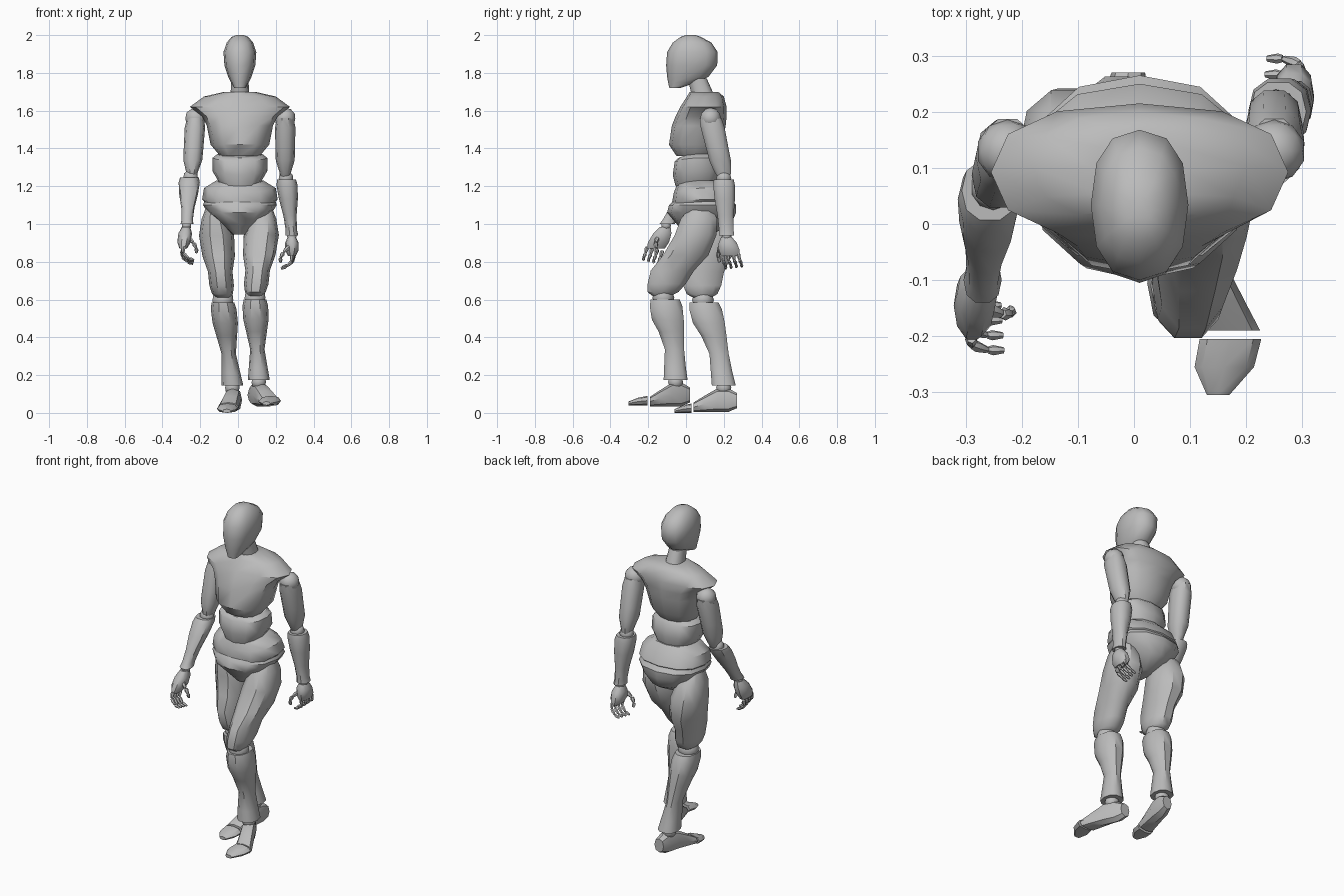
import bpy, bmesh
from math import cos, sin, tau, radians, copysign
from mathutils import Vector

start_cube = bpy.data.objects.get("Cube")
if start_cube:
    bpy.data.objects.remove(start_cube, do_unlink=True)

grey = bpy.data.materials.new("plain grey")
grey.use_nodes = True
grey.diffuse_color = (.5, .5, .5, 1)
grey.node_tree.nodes["Principled BSDF"].inputs["Base Color"].default_value = grey.diffuse_color
parts = []


def finish(name, bm):
    """Turn a bmesh into a named, coloured object."""
    bmesh.ops.recalc_face_normals(bm, faces=bm.faces[:])
    mesh = bpy.data.meshes.new(name)
    bm.to_mesh(mesh)
    bm.free()
    mesh.materials.append(grey)
    part = bpy.data.objects.new(name, mesh)
    bpy.context.collection.objects.link(part)
    parts.append(part)


def squared(value, power=.85):
    return copysign(abs(value) ** power, value)


def skin(bm, rings, sides, dip=0):
    """Skin rounded rings, each given as centre, half width and half depth vectors."""
    loops = []
    for centre, wide, deep in rings:
        loop = []
        for i in range(sides):
            across, along = squared(cos(tau * i / sides)), squared(sin(tau * i / sides))
            point = centre + wide * across + deep * along
            point.z -= dip * max(0, -along) ** 2
            loop.append(bm.verts.new(point))
        loops.append(loop)
    for low, high in zip(loops, loops[1:]):
        for i in range(sides):
            j = (i + 1) % sides
            bm.faces.new((low[i], low[j], high[j], high[i]))
    bm.faces.new(loops[0])
    bm.faces.new(loops[-1])


def trunk(name, levels, dip=0):
    """Body block from levels of height, half width, front and back."""
    rings = [(Vector((.01, (front + back) / 2, z)), Vector((half, 0, 0)),
              Vector((0, (back - front) / 2, 0))) for z, half, front, back in levels]
    bm = bmesh.new()
    skin(bm, rings, 12, dip)
    finish(name, bm)


def limb(name, top, bottom, profile):
    """Limb block from a profile of position, half width, half depth and bow."""
    top, bottom = Vector(top), Vector(bottom)
    rings = []
    for t, wide, deep, *bow in profile:
        centre = top.lerp(bottom, t) + Vector((0, sum(bow), 0))
        rings.append((centre, Vector((wide, 0, 0)), Vector((0, deep, 0))))
    bm = bmesh.new()
    skin(bm, rings, 10)
    finish(name, bm)


def foot_block(name, back, front, profile):
    """Foot block from a profile of position, half width, sole and top heights."""
    back, front = Vector(back), Vector(front)
    rings = [(back.lerp(front, t) + Vector((0, 0, (sole + top) / 2)), Vector((wide, 0, 0)),
              Vector((0, 0, (top - sole) / 2))) for t, wide, sole, top in profile]
    bm = bmesh.new()
    skin(bm, rings, 8)
    finish(name, bm)


def ball(name, centre, radius):
    bm = bmesh.new()
    bmesh.ops.create_icosphere(bm, subdivisions=2, radius=radius)
    bmesh.ops.translate(bm, verts=bm.verts[:], vec=Vector(centre))
    finish(name, bm)


def digit(name, start, steps, radius):
    """Jointed finger made of separate tapered segments."""
    bm = bmesh.new()
    point = Vector(start)
    for step in map(Vector, steps):
        wide = step.orthogonal().normalized()
        deep = step.cross(wide).normalized()
        skin(bm, [(point + step * t, wide * radius * r, deep * radius * r)
                  for t, r in ((0, .7), (.3, 1), (.92, .6))], 6)
        point += step
        radius *= .9
    finish(name, bm)


def fingers(side, inward, first, last, thumb, lean):
    first, last = Vector(first), Vector(last)
    for i, label in enumerate(("index", "middle", "ring", "little")):
        digit(f"{side}_{label}_finger", first.lerp(last, i / 3),
              ((0, lean, -.035), (inward * .03, lean, -.027), (inward * .03, 0, -.01)), .011)
    digit(f"{side}_thumb", thumb,
          ((inward * .03, -.01, -.03), (inward * .015, 0, -.03), (0, .01, -.025)), .013)


# Head and neck
trunk("head", ((1.72, .03, -.088, -.03), (1.75, .047, -.095, .06), (1.78, .062, -.1, .12),
               (1.84, .082, -.105, .165), (1.91, .087, -.1, .168), (1.96, .07, -.07, .135),
               (1.99, .045, -.03, .08), (2, .02, 0, .05)))
trunk("neck", ((1.63, .06, .04, .17), (1.68, .05, .03, .15), (1.77, .045, .01, .11)))

# Torso blocks
trunk("chest", ((1.36, .105, -.05, .15), (1.42, .155, -.09, .19), (1.52, .175, -.075, .21),
                (1.57, .2, -.055, .215), (1.62, .265, -.03, .215), (1.675, .19, .005, .2),
                (1.7, .08, .02, .17)))
trunk("belly", ((1.37, .12, -.04, .15), (1.35, .145, -.06, .17), (1.28, .145, -.07, .185),
                (1.22, .11, -.055, .17)), .02)
trunk("waist", ((1.23, .125, -.05, .18), (1.19, .19, -.065, .22), (1.13, .2, -.075, .25),
                (1.11, .18, -.07, .23)), .025)
trunk("pelvis", ((1.13, .185, -.06, .24), (1.1, .195, -.09, .265), (1.06, .17, -.1, .265),
                 (1, .1, -.05, .24), (.945, .04, 0, .14)))

# Shared limb profiles
THIGH = ((0, .035, .05), (.15, .07, .1, .02), (.33, .093, .115, .04), (.55, .086, .125, .035),
         (.72, .065, .12), (.87, .065, .105), (.96, .055, .085), (1, .04, .05))
SHIN = ((0, .06, .08), (.08, .068, .09), (.25, .067, .088), (.4, .055, .07, .01),
        (.62, .038, .053, .015), (.85, .05, .06, .005), (1, .058, .066))
UPPER_ARM = ((0, .045, .06), (.16, .054, .066), (.5, .052, .062), (.72, .05, .06),
             (.93, .03, .045), (1, .028, .035))
FOREARM = ((0, .05, .055), (.1, .056, .06), (.35, .05, .056), (.65, .035, .045),
           (.9, .03, .04), (1, .034, .042))
PALM = ((0, .022, .03), (.3, .036, .05), (.7, .036, .058), (1, .02, .05))
FOOT = ((0, .03, .02, .1), (.2, .04, 0, .125), (.45, .045, 0, .125), (.75, .05, 0, .085),
        (1, .055, 0, .05))
TOES = ((0, .055, 0, .05), (.5, .053, 0, .04), (1, .02, 0, .02))


def leg(side, hip, knee, shin_top, ankle, heel, sole_front, toe_back, toe_tip):
    limb(f"{side}_thigh", hip, knee, THIGH)
    ball(f"{side}_knee", Vector(knee).lerp(Vector(shin_top), .5), .058)
    limb(f"{side}_shin", shin_top, ankle, SHIN)
    ball(f"{side}_ankle", Vector(ankle) - Vector((0, 0, .012)), .04)
    foot_block(f"{side}_foot", heel, sole_front, FOOT)
    foot_block(f"{side}_toes", toe_back, toe_tip, TOES)


def arm(side, shoulder, elbow, forearm_top, wrist, palm_top, knuckles):
    ball(f"{side}_shoulder", shoulder, .056)
    limb(f"{side}_upper_arm", shoulder, elbow, UPPER_ARM)
    ball(f"{side}_elbow", Vector(elbow).lerp(Vector(forearm_top), .5), .04)
    limb(f"{side}_forearm", forearm_top, wrist, FOREARM)
    ball(f"{side}_wrist", Vector(wrist).lerp(Vector(palm_top), .5), .026)
    limb(f"{side}_palm", palm_top, knuckles, PALM)


# Legs: left one steps forward, right one trails
leg("left", (.14, .08, 1.1), (.09, -.13, .62), (.09, -.11, .6), (.11, -.055, .175),
    (.08, .02, .035), (.17, -.19, .035), (.172, -.205, .04), (.15, -.305, .04))
leg("right", (-.13, .09, 1.1), (-.08, .085, .61), (-.08, .095, .585), (-.03, .2, .145),
    (-.01, .27, .005), (-.052, .04, .005), (-.055, .03, 0), (-.06, -.06, 0))

# Arms: left one swings back, right one swings forward
arm("left", (.25, .13, 1.56), (.25, .2, 1.25), (.257, .2, 1.235), (.285, .215, .94),
    (.285, .215, .93), (.285, .235, .83))
arm("right", (-.225, .13, 1.56), (-.245, .07, 1.25), (-.257, .06, 1.245), (-.27, -.1, 1),
    (-.275, -.11, .985), (-.29, -.16, .87))
fingers("left", -1, (.285, .19, .835), (.295, .275, .845), (.27, .18, .88), .01)
fingers("right", 1, (-.29, -.205, .88), (-.295, -.125, .86), (-.265, -.15, .93), -.01)

# Smooth shading with sharp rims
bpy.ops.object.select_all(action="DESELECT")
for part in parts:
    part.select_set(True)
bpy.context.view_layer.objects.active = parts[0]
bpy.ops.object.shade_smooth_by_angle(angle=radians(40))
